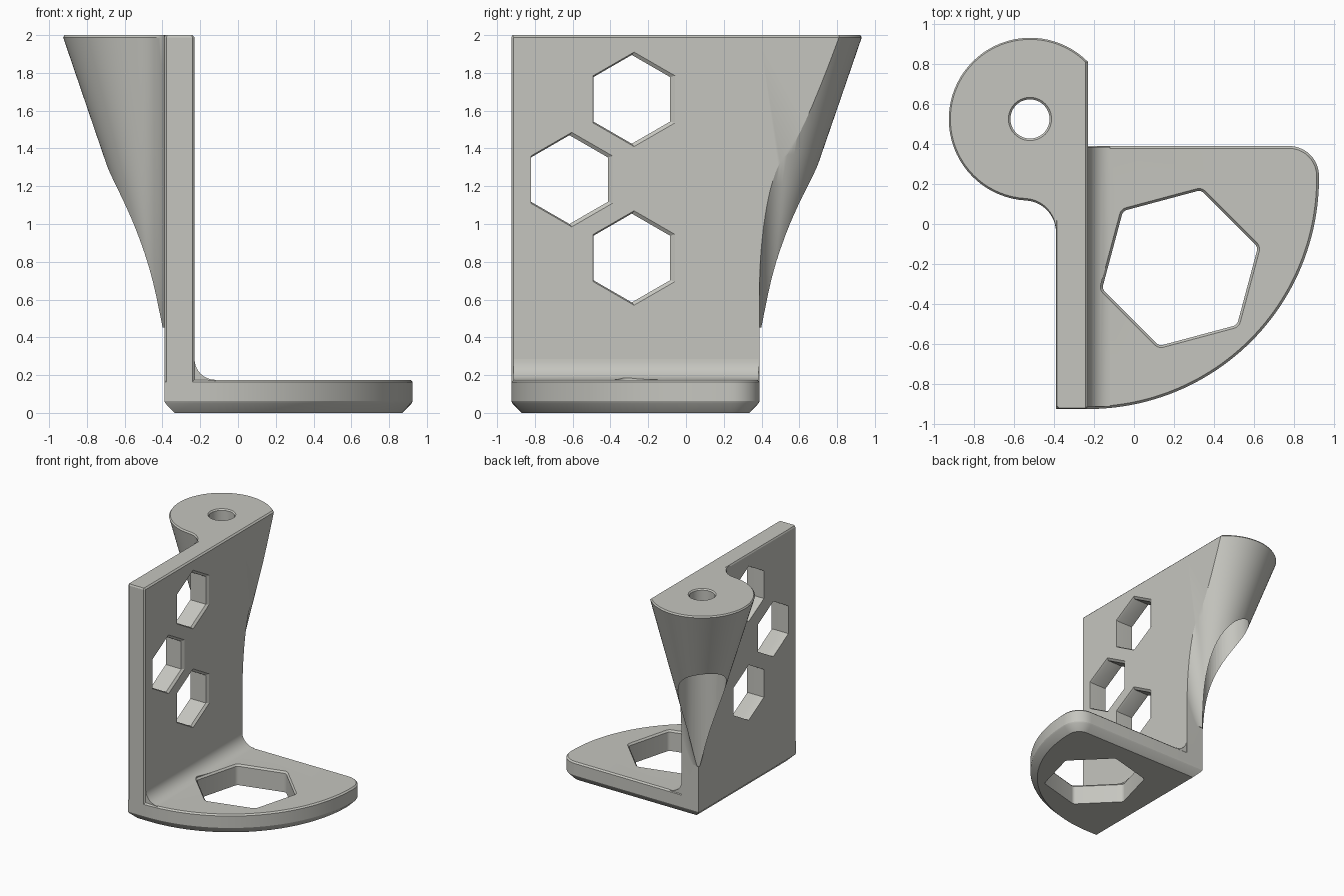
import bpy, bmesh, math
from mathutils import Vector

if "Cube" in bpy.data.objects:
    bpy.data.objects.remove(bpy.data.objects["Cube"])

mat = bpy.data.materials.new("warm_grey")
mat.diffuse_color = (0.56, 0.56, 0.52, 1)
mat.use_nodes = True
mat.node_tree.nodes["Principled BSDF"].inputs["Base Color"].default_value = mat.diffuse_color


def loft(name, rings):
    """Closed solid skinned through rings with equal point counts."""
    bm = bmesh.new()
    rows = [[bm.verts.new(p) for p in ring] for ring in rings]
    n = len(rows[0])
    for a, b in zip(rows, rows[1:]):
        for i in range(n):
            j = (i + 1) % n
            bm.faces.new((a[i], a[j], b[j], b[i]))
    bm.faces.new(rows[0][::-1])
    bm.faces.new(rows[-1])
    bmesh.ops.recalc_face_normals(bm, faces=bm.faces)
    me = bpy.data.meshes.new(name)
    bm.to_mesh(me)
    bm.free()
    ob = bpy.data.objects.new(name, me)
    bpy.context.collection.objects.link(ob)
    me.materials.append(mat)
    return ob


def combine(body, other, op):
    """Apply a boolean and remove the second solid."""
    m = body.modifiers.new("bool", 'BOOLEAN')
    m.operation, m.object, m.solver = op, other, 'EXACT'
    bpy.context.view_layer.objects.active = body
    bpy.ops.object.modifier_apply(modifier=m.name)
    bpy.data.objects.remove(other)


def arc(cx, cy, r, a0, a1, n):
    return [(cx + r * math.cos(a0 + (a1 - a0) * i / n),
             cy + r * math.sin(a0 + (a1 - a0) * i / n)) for i in range(n + 1)]


def inset(pts, d):
    """Mitred inset of a counter-clockwise outline."""
    out = []
    for i, p in enumerate(pts):
        p, a, b = Vector(p), Vector(pts[i - 1]), Vector(pts[(i + 1) % len(pts)])
        u, v = (p - a).normalized(), (b - p).normalized()
        n1, n2 = Vector((-u.y, u.x)), Vector((-v.y, v.x))
        out.append(tuple(p + (n1 + n2) * d / (1 + n1.dot(n2))))
    return out


def stack(name, pts, levels):
    """Vertical solid from (height, inset) levels of one outline."""
    return loft(name, [[(x, y, z) for x, y in inset(pts, d)] for z, d in levels])


def box(name, x0, x1, y0, y1, z0, z1):
    return stack(name, [(x0, y0), (x1, y0), (x1, y1), (x0, y1)], [(z0, 0), (z1, 0)])


L, R, E, F = -0.39, -0.23, 0.39, -0.925   # wall left, right, rear end, front end
C = 0.012                                  # small edge chamfer
PI = math.pi

# Fan-shaped foot with a chamfered underside
foot = [(L, E), (L, F), (R, F)]
foot += arc(R, 0.23, 1.155, -PI / 2, 0, 48)[1:]
foot += arc(0.775, 0.24, 0.15, 0, PI / 2, 10)
body = stack("bracket", foot, [(0, .055), (.05, .006), (.062, 0), (.163, 0), (.175, C)])

# Upright wall
wall = [(L, E), (L, F + C), (L + C, F), (R - C, F), (R, F + C), (R, E)]
wall = stack("wall", wall, [(.08, 0), (2 - C, 0), (2, C * .5)])

# Tapered screw boss growing out of the wall's rear corner, with blended sides
AZ, FR = 0.42, 0.16


def boss_ring(t, z, shrink=0):
    r = 0.41 * t - shrink
    cx, cy = L - 0.13 * t, E + 0.135 * t
    fx, fy = L - FR, E + FR
    y1 = cy - math.sqrt((r + FR) ** 2 - (fx - cx) ** 2)
    x2 = cx + math.sqrt((r + FR) ** 2 - (fy - cy) ** 2)
    a1 = math.atan2(cy - y1, cx - fx)
    pts = arc(fx, y1, FR, 0, a1, 12)
    b0 = math.atan2(y1 - cy, fx - cx)
    b1 = math.atan2(fy - cy, x2 - cx) - 2 * PI
    pts += arc(cx, cy, r, b0, b1, 56)[1:]
    c0 = math.atan2(cy - fy, cx - x2)
    if c0 > 0:
        c0 -= 2 * PI
    pts += arc(x2, fy, FR, c0, -PI / 2, 12)[1:]
    pts.append((L + .03, E - .03))
    return [(x, y, z) for x, y in pts]


ts = [.02, .05, .1, .15, .2, .3, .4, .5, .6, .7, .8, .9]
rings = [boss_ring(t, AZ + t * (2 - AZ)) for t in ts]
rings += [boss_ring(1 - C / 1.58, 2 - C), boss_ring(1, 2, C)]
boss = loft("boss", rings)
combine(boss, box("trim", R, 1, -1, 2, 0, 3), 'DIFFERENCE')
combine(wall, boss, 'UNION')

# Chamfer along the wall's top edge
edge = [(R - C, 2), (R + .02, 2 - C - .02), (R + .02, 2.02), (R - C, 2.02)]
combine(wall, loft("edge_cut", [[(x, y, z) for x, z in edge] for y in (-1.2, 1.2)]), 'DIFFERENCE')

# Vertical screw hole and wider access bore beneath it
HX, HY = -0.52, 0.525
circle = arc(HX, HY, 0.108, 0, 2 * PI, 40)[:-1]
combine(wall, stack("screw_hole", circle, [(1.5, .01), (1.99, .01), (2, 0), (2.1, 0)]), 'DIFFERENCE')
bore = arc(HX, HY, 0.186, 0, 2 * PI, 48)[:-1]
combine(wall, stack("access_bore", bore, [(.2, 0), (1.83, 0)]), 'DIFFERENCE')
combine(body, wall, 'UNION')

# Inner fillet where the wall meets the foot
fil = [(R - .03, .14), (R + .11, .14)]
fil += [(x, z) for x, z in arc(R + .11, .285, .11, -PI / 2, -PI, 10)] + [(R - .03, .285)]
combine(body, loft("fillet", [[(x, y, z) for x, z in fil] for y in (F + .012, E - .006)]), 'UNION')

# Large rounded hexagonal opening in the foot
hexa = []
for k in range(6):
    a = math.radians(15 + 60 * k)
    hexa += arc(.23 + .365 * math.cos(a), -.22 + .365 * math.sin(a), .045, a - PI / 6, a + PI / 6, 4)
levels = [(-.1, 0.012), (.16, .012), (.175, 0), (.4, 0)]
combine(body, stack("foot_opening", hexa, levels), 'DIFFERENCE')

# Three hexagonal openings through the wall
for y, z in ((-.275, 1.66), (-.605, 1.235), (-.275, .82)):
    rings = []
    for x, r, dy in ((-.6, .235, -.012), (R - .015, .235, -.012), (R, .25, 0), (-.1, .25, 0)):
        rings.append([(x, y + dy + r * math.sin(k * PI / 3), z + r * math.cos(k * PI / 3))
                      for k in range(6)])
    combine(body, loft("wall_opening", rings), 'DIFFERENCE')

bpy.ops.object.select_all(action='DESELECT')
body.select_set(True)
bpy.context.view_layer.objects.active = body
bpy.ops.object.shade_smooth_by_angle(angle=math.radians(25))
